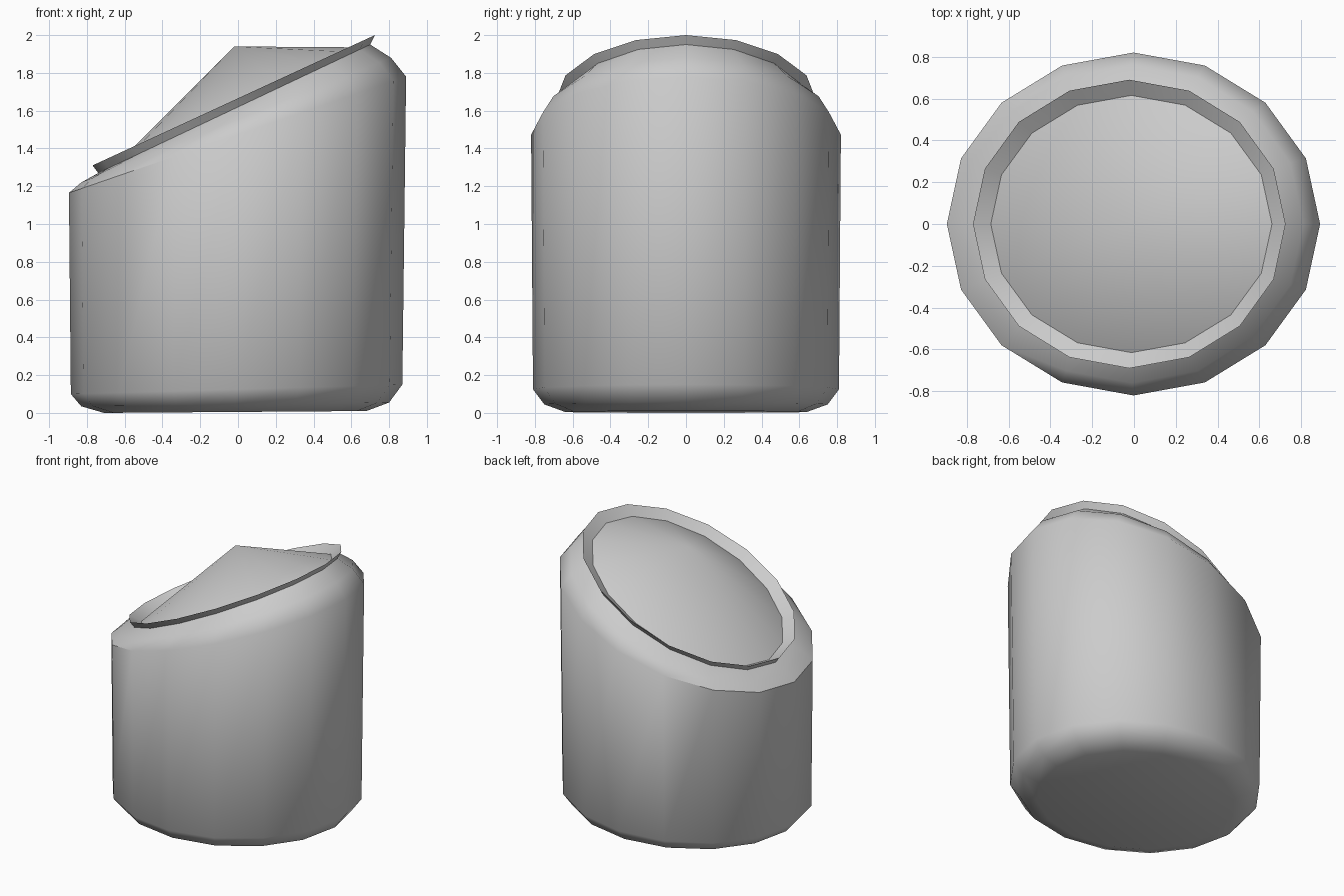
import bpy, bmesh, math

cube = bpy.data.objects.get("Cube")
if cube:
    bpy.data.objects.remove(cube)

SIDES = 16

grey = bpy.data.materials.new("plain grey")
grey.use_nodes = True
colour = (0.6, 0.6, 0.6, 1)
grey.diffuse_color = colour
grey.node_tree.nodes["Principled BSDF"].inputs["Base Color"].default_value = colour


def ring(bm, left, right, depth):
    """Tilted oval ring between two (x, z) end points, depth is its y radius."""
    (x0, z0), (x1, z1) = left, right
    verts = []
    for i in range(SIDES):
        a = 2 * math.pi * i / SIDES
        t = (1 + math.cos(a)) / 2
        verts.append(bm.verts.new((x0 + (x1 - x0) * t, depth * math.sin(a), z0 + (z1 - z0) * t)))
    return verts


def loft(name, rings, apex=None, floor=False):
    bm = bmesh.new()
    loops = [ring(bm, *r) for r in rings]
    for low, high in zip(loops, loops[1:]):
        for i in range(SIDES):
            j = (i + 1) % SIDES
            bm.faces.new((low[i], low[j], high[j], high[i]))
    if floor:
        bm.faces.new(loops[0][::-1])
    if apex:
        tip = bm.verts.new(apex)
        for i in range(SIDES):
            bm.faces.new((loops[-1][i], loops[-1][(i + 1) % SIDES], tip))
    mesh = bpy.data.meshes.new(name)
    bm.to_mesh(mesh)
    bm.free()
    mesh.materials.append(grey)
    obj = bpy.data.objects.new(name, mesh)
    bpy.context.collection.objects.link(obj)
    bpy.ops.object.select_all(action="DESELECT")
    obj.select_set(True)
    bpy.context.view_layer.objects.active = obj
    bpy.ops.object.shade_smooth_by_angle(angle=math.radians(42))
    return obj


# Rounded base, upright wall and slanted shoulder
loft("body", [
    ((-0.71, 0), (0.68, 0.01), 0.64),
    ((-0.83, 0.035), (0.80, 0.055), 0.75),
    ((-0.885, 0.10), (0.87, 0.15), 0.81),
    ((-0.895, 1.165), (0.89, 1.78), 0.82),
    ((-0.83, 1.22), (0.81, 1.88), 0.76),
    ((-0.74, 1.27), (0.70, 1.95), 0.66),
], floor=True)

# Flared rim with the pointed cover inside it
loft("rim_and_cover", [
    ((-0.74, 1.27), (0.70, 1.95), 0.66),
    ((-0.77, 1.31), (0.725, 2.0), 0.69),
    ((-0.685, 1.275), (0.66, 1.935), 0.615),
], apex=(-0.02, 0, 1.94))
